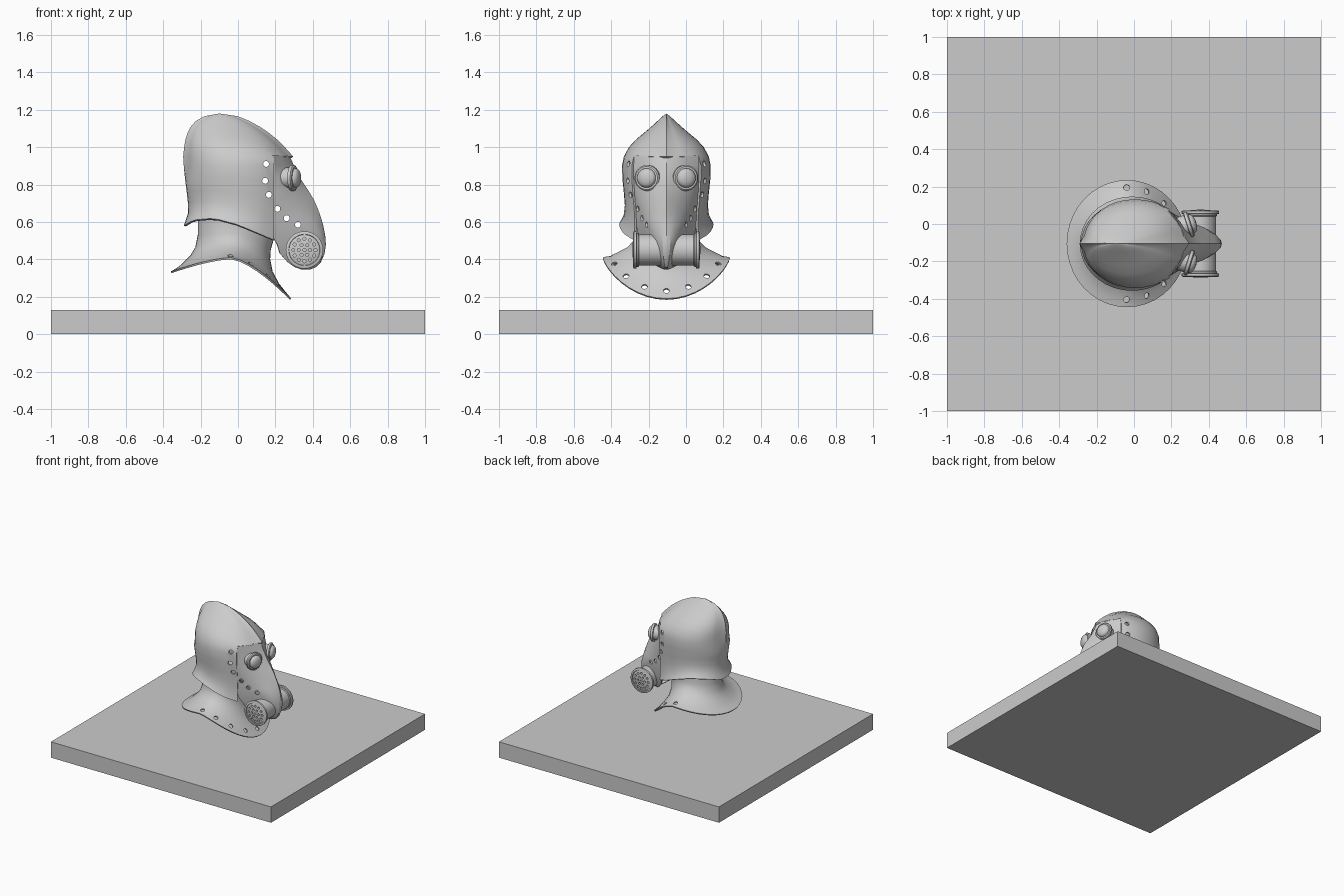
import bpy, bmesh, math
from mathutils import Vector, Matrix

if "Cube" in bpy.data.objects:
    bpy.data.objects.remove(bpy.data.objects["Cube"])

CY = -0.105  # helmet mid-plane


def lerp_table(tab, x):
    if x <= tab[0][0]:
        return tab[0][1]
    for (a, b), (c, d) in zip(tab, tab[1:]):
        if x <= c:
            return b + (d - b) * (x - a) / (c - a)
    return tab[-1][1]


def make(name, bm):
    bmesh.ops.remove_doubles(bm, verts=bm.verts, dist=1e-4)
    bmesh.ops.recalc_face_normals(bm, faces=bm.faces)
    me = bpy.data.meshes.new(name)
    bm.to_mesh(me)
    bm.free()
    ob = bpy.data.objects.new(name, me)
    bpy.context.collection.objects.link(ob)
    return ob


def grid(bm, rows, close=False, skip=lambda r, c: False):
    vs = [[bm.verts.new(p) for p in row] for row in rows]
    n = len(rows[0])
    for r in range(len(rows) - 1):
        for c in range(n if close else n - 1):
            if not skip(r, c):
                d = (c + 1) % n
                bm.faces.new((vs[r][c], vs[r][d], vs[r + 1][d], vs[r + 1][c]))
    loose = [v for v in bm.verts if not v.link_faces]
    bmesh.ops.delete(bm, geom=loose, context='VERTS')


def mirror(bm):
    geom = bmesh.ops.duplicate(bm, geom=bm.faces[:])['geom']
    for v in [g for g in geom if isinstance(g, bmesh.types.BMVert)]:
        v.co.y = 2 * CY - v.co.y


def finish(ob, thick=0, cutter=None, angle=35):
    if thick:
        m = ob.modifiers.new("shell", 'SOLIDIFY')
        m.thickness, m.offset = thick, -1
    if cutter:
        m = ob.modifiers.new("holes", 'BOOLEAN')
        m.operation, m.solver, m.object = 'DIFFERENCE', 'EXACT', cutter
    dg = bpy.context.evaluated_depsgraph_get()
    me = bpy.data.meshes.new_from_object(ob.evaluated_get(dg))
    ob.modifiers.clear()
    ob.data = me
    bpy.ops.object.select_all(action='DESELECT')
    ob.select_set(True)
    bpy.context.view_layer.objects.active = ob
    bpy.ops.object.shade_smooth_by_angle(angle=math.radians(angle))


def pegs(name, items):
    """Cylinders (centre, direction, radius, length) used to cut holes."""
    bm = bmesh.new()
    for p, d, r, length in items:
        mat = Matrix.Translation(p) @ Vector(d).to_track_quat('Z', 'Y').to_matrix().to_4x4()
        bmesh.ops.create_cone(bm, cap_ends=True, segments=12, radius1=r, radius2=r,
                              depth=length, matrix=mat)
    ob = make(name, bm)
    ob.hide_render = True
    return ob


def lathe(name, prof, mat, segs=32):
    bm = bmesh.new()
    rows = [[mat @ Vector((r * math.cos(2 * math.pi * i / segs),
                           r * math.sin(2 * math.pi * i / segs), h))
             for i in range(segs)] for r, h in prof]
    grid(bm, rows, close=True)
    return make(name, bm)


# base slab
bm = bmesh.new()
bmesh.ops.create_cube(bm, size=1, matrix=Matrix.Translation((0, 0, .065)) @ Matrix.Diagonal((2, 2, .13, 1)))
make("base_slab", bm)

# rivet hole cutter for skull and mask
rivets = [(.15, .91), (.145, .82), (.165, .745), (.21, .67), (.26, .62), (.32, .585)]
rivet_cut = pegs("rivet_cutter", [((x, CY, z), (0, 1, 0), .016, .8) for x, z in rivets])

# skull: rings of (z, back x, front x, half width) with a keel and a face opening
levels = [(.60, -.29, .27, .252), (.62, -.28, .275, .24), (.65, -.268, .28, .228),
          (.70, -.267, .29, .222), (.76, -.274, .297, .227), (.83, -.283, .30, .235),
          (.90, -.29, .30, .237), (.95, -.293, .295, .227), (1.0, -.288, .25, .20),
          (1.04, -.281, .21, .163), (1.08, -.268, .16, .115), (1.11, -.252, .115, .08),
          (1.14, -.225, .06, .047), (1.165, -.18, 0, .02), (1.18, -.1, -.1, 0)]
tilt = [(-.29, -.02), (-.24, .01), (-.13, .02), (0, -.015), (.2, -.1)]
COLS, OPEN, BROW = 18, 5, 7
bm = bmesh.new()
rows = []
for k, (z, xb, xf, w) in enumerate(levels):
    cx, a = (xb + xf) / 2, (xf - xb) / 2
    row = []
    for i in range(COLS + 1):
        th = math.pi * i / COLS
        if k <= BROW and i == OPEN:
            th = math.acos((.19 - cx) / a)
        keel = .022 if z > .85 and 0 < i < COLS and a > .05 else 0
        if k <= BROW and i >= OPEN and i < COLS:
            keel *= max(0, -math.cos(th))
        x = cx + (a - keel) * math.cos(th)
        fade = max(0, 1 - (z - .6) / .25)
        zz = z + lerp_table(tilt, x) * fade
        row.append((x, CY + w * math.sin(th), zz))
    rows.append(row)
grid(bm, rows, skip=lambda r, c: r < BROW and c < OPEN)
mirror(bm)
finish(make("skull", bm), .012, rivet_cut)

# beaked mask: (z, ridge x, edge x, edge half y, back x, back half y)
sections = [(.955, .275, .19, .172, .18, .175), (.90, .30, .195, .172, .175, .178),
            (.83, .335, .195, .171, .175, .178), (.77, .375, .205, .165, .175, .174),
            (.72, .405, .23, .15, .175, .172), (.67, .427, .275, .125, .175, .168),
            (.62, .445, .33, .103, .175, .165), (.58, .456, .37, .088, .175, .16),
            (.53, .466, .40, .072, .18, .15), (.48, .47, .405, .062, .21, .13),
            (.43, .463, .40, .05, .225, .11), (.385, .443, .385, .038, .265, .08),
            (.36, .42, .375, .025, .30, .045), (.347, .38, .365, .012, .335, .015)]
bm = bmesh.new()
rows = []
for z, xr, xe, ye, xb, yb in sections:
    row = [(xr, CY, z)]
    for t in (.33, .67, 1):
        bulge = .07 * t * (1 - t)
        row.append((xr + (xe - xr) * t + bulge, CY + ye * t, z))
    for t in (.5, 1):
        row.append((xe + (xb - xe) * t, CY + ye + (yb - ye) * t, z))
    rows.append(row)
grid(bm, rows)
mirror(bm)
finish(make("beak_mask", bm), .01, rivet_cut, 25)

# neck collar: (back x, front x, half width, z back, z side, z front)
collar = [(-.215, .195, .165, .62, .60, .52), (-.215, .175, .162, .53, .54, .45),
          (-.228, .172, .175, .465, .50, .40), (-.255, .185, .208, .42, .465, .335),
          (-.30, .22, .265, .375, .435, .27), (-.33, .25, .30, .352, .42, .232),
          (-.36, .285, .34, .335, .41, .19)]


def collar_point(lv, th):
    xb, xf, w, zb, zs, zf = lv
    c = math.cos(th)
    z = zs + ((zf if c > 0 else zb) - zs) * abs(c) ** 1.5
    return Vector(((xb + xf) / 2 + (xf - xb) / 2 * c, CY + w * math.sin(th), z))


bm = bmesh.new()
grid(bm, [[collar_point(lv, 2 * math.pi * i / 40) for i in range(40)] for lv in collar], close=True)
items = []
for deg in (-90, -68, -46, -23, 0, 23, 46, 68, 90):
    th = math.radians(deg)
    p, q = collar_point(collar[5], th), collar_point(collar[6], th)
    side = collar_point(collar[5], th + .05) - p
    items.append((p, side.cross(q - p), .016, .07))
collar_cut = pegs("collar_cutter", items)
finish(make("neck_collar", bm), .01, collar_cut)

# goggles
prof = [(0, -.05), (.056, -.05), (.056, .022), (.069, .024), (.069, .04), (.062, .046),
        (.052, .046), (.05, .056), (.04, .066), (.022, .072), (0, .074)]
for s, name in ((-1, "goggle_right"), (1, "goggle_left")):
    rot = Matrix.Rotation(s * math.radians(18), 4, 'Z') @ Matrix.Rotation(math.pi / 2, 4, 'Y')
    finish(lathe(name, prof, Matrix.Translation((.262, CY + s * .092, .835)) @ rot))

# breathing canister with perforated ends
half = [(.084, .145), (.09, .15), (.09, .158), (.1, .16), (.1, .174), (.092, .178),
        (.084, .178), (.082, .172), (.06, .178), (0, .183)]
prof = [(r, -h) for r, h in reversed(half)] + half
mat = Matrix.Translation((.355, CY, .45)) @ Matrix.Rotation(-math.pi / 2, 4, 'X')
items = []
for s in (-1, 1):
    for n, rad in ((1, 0), (6, .03), (12, .06)):
        for i in range(n):
            a = 2 * math.pi * i / n
            items.append(((.355 + rad * math.cos(a), CY + s * .18, .45 + rad * math.sin(a)),
                          (0, 1, 0), .0085, .04))
vent_cut = pegs("vent_cutter", items)
finish(lathe("canister", prof, mat, 36), 0, vent_cut)

for ob in (rivet_cut, collar_cut, vent_cut):
    bpy.data.objects.remove(ob)
